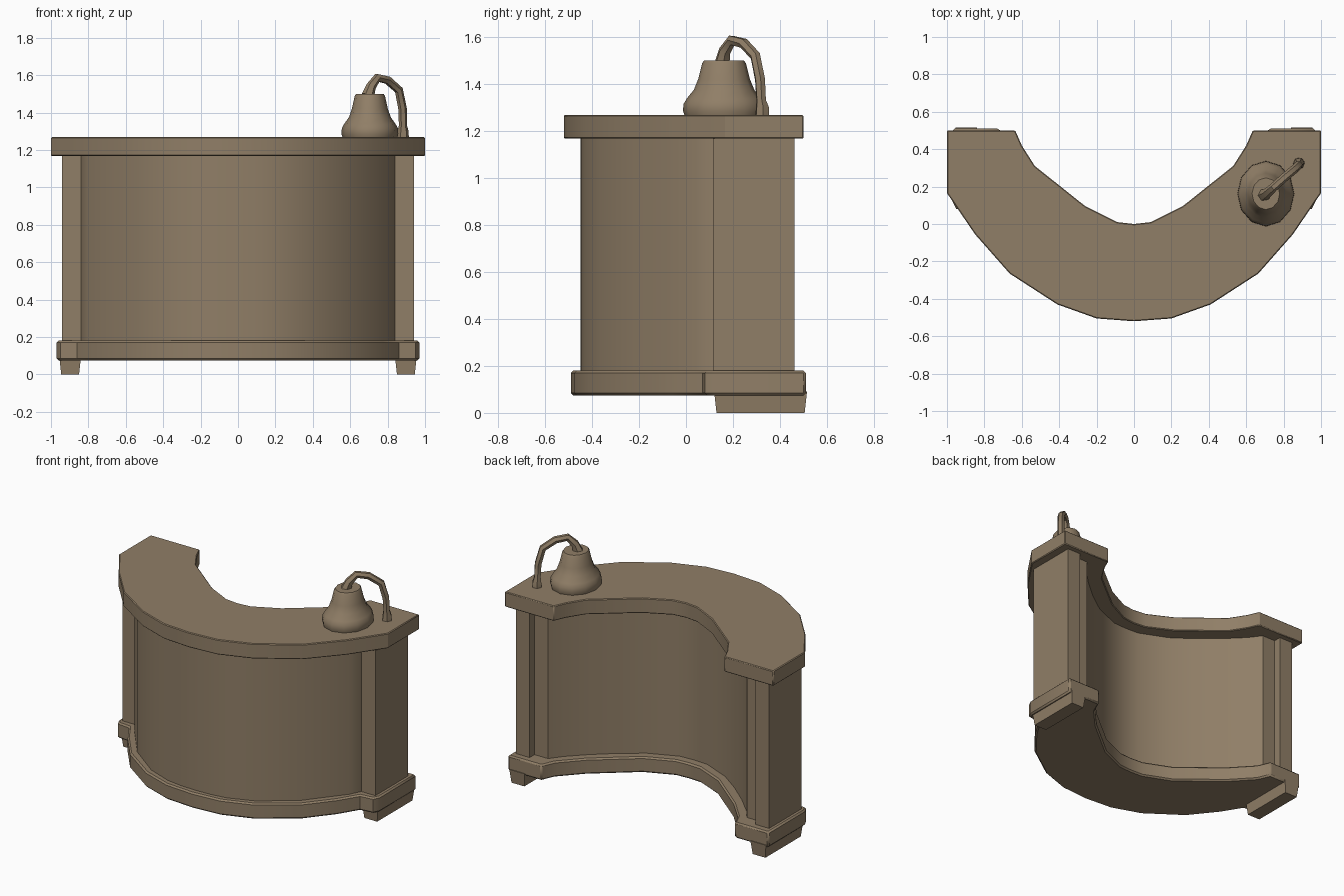
import bpy, bmesh, math
from mathutils import Vector

cube = bpy.data.objects.get("Cube")
if cube:
    bpy.data.objects.remove(cube, do_unlink=True)

wood = bpy.data.materials.new("tan_wood")
wood.use_nodes = True
COLOUR = (0.28, 0.21, 0.135, 1)
wood.diffuse_color = COLOUR
wood.node_tree.nodes["Principled BSDF"].inputs["Base Color"].default_value = COLOUR


def finish(name, bm, bevel=0, angle=30):
    bmesh.ops.recalc_face_normals(bm, faces=bm.faces)
    mesh = bpy.data.meshes.new(name)
    bm.to_mesh(mesh)
    bm.free()
    mesh.materials.append(wood)
    obj = bpy.data.objects.new(name, mesh)
    bpy.context.collection.objects.link(obj)
    if bevel:
        mod = obj.modifiers.new("soft_edge", "BEVEL")
        mod.width = bevel
        mod.segments = 1
        mod.limit_method = "ANGLE"
        mod.angle_limit = math.radians(60)
    bpy.ops.object.select_all(action="DESELECT")
    obj.select_set(True)
    bpy.context.view_layer.objects.active = obj
    bpy.ops.object.shade_smooth_by_angle(angle=math.radians(angle))
    return obj


def prism(name, half, z0, z1, bevel=0):
    """Extrude a plan outline given from front centre to back centre, mirrored in x."""
    outline = half + [(-x, y) for x, y in reversed(half[1:-1])]
    bm = bmesh.new()
    face = bm.faces.new([bm.verts.new((x, y, z0)) for x, y in outline])
    top = bmesh.ops.extrude_face_region(bm, geom=[face])["geom"]
    bmesh.ops.translate(bm, vec=(0, 0, z1 - z0),
                        verts=[v for v in top if isinstance(v, bmesh.types.BMVert)])
    return finish(name, bm, bevel)


def block(name, low, high, taper=0):
    """Box between two corners, its bottom narrowed by taper."""
    bm = bmesh.new()
    bmesh.ops.create_cube(bm, size=1)
    for v in bm.verts:
        pos = [a + (b - a) * (c + 0.5) for a, b, c in zip(low, high, v.co)]
        if v.co.z < 0:
            pos[0] -= taper * math.copysign(1, v.co.x)
            pos[1] -= taper * math.copysign(1, v.co.y)
        v.co = pos
    return finish(name, bm)


# Curved counter: worktop, wall panel and plinth
prism("worktop", [
    (0, -0.52), (0.2, -0.505), (0.41, -0.43), (0.665, -0.265), (0.85, -0.055), (1, 0.165),
    (1, 0.5), (0.635, 0.5), (0.6, 0.42), (0.53, 0.31), (0.26, 0.095),
    (0.09, 0.01), (0, 0)], 1.167, 1.268, 0.005)
prism("curved_panel", [
    (0, -0.45), (0.11, -0.446), (0.22, -0.43), (0.39, -0.365), (0.61, -0.2),
    (0.72, -0.06), (0.8, 0.04), (0.84, 0.12),
    (0.845, 0.41), (0.74, 0.41), (0.68, 0.33), (0.57, 0.22), (0.43, 0.1),
    (0.29, 0), (0.1, -0.08), (0, -0.085)], 0.12, 1.18)
prism("plinth", [
    (0, -0.49), (0.2, -0.475), (0.4, -0.405), (0.635, -0.24), (0.78, -0.06), (0.86, 0.07),
    (0.95, 0.08), (0.97, 0.12), (0.97, 0.51), (0.72, 0.51), (0.68, 0.42), (0.55, 0.28),
    (0.28, 0.06), (0.09, -0.02), (0, -0.025)], 0.075, 0.18, 0.01)

# End posts and feet
for side, sign in (("left", 1), ("right", -1)):
    xs = sorted((0.84 * sign, 0.942 * sign))
    block(side + "_post", (xs[0], 0.115, 0.12), (xs[1], 0.462, 1.18))
    xs = sorted((0.84 * sign, 0.955 * sign))
    block(side + "_foot", (xs[0], 0.12, 0), (xs[1], 0.515, 0.09), 0.01)


def rings(name, loops, angle):
    """Skin a list of point loops and cap both ends."""
    bm = bmesh.new()
    rows = [[bm.verts.new(p) for p in loop] for loop in loops]
    n = len(rows[0])
    for a, b in zip(rows, rows[1:]):
        for i in range(n):
            bm.faces.new((a[i], a[(i + 1) % n], b[(i + 1) % n], b[i]))
    bm.faces.new(rows[0])
    bm.faces.new(rows[-1])
    return finish(name, bm, 0, angle)


# Bell-shaped shade standing on the worktop
profile = [(0.145, 1.262), (0.152, 1.285), (0.15, 1.315), (0.138, 1.338),
           (0.112, 1.375), (0.096, 1.42), (0.081, 1.488), (0.074, 1.5)]
turns = [math.tau * i / 12 for i in range(12)]
rings("bell", [[(0.705 + r * math.cos(t), 0.162 + 1.15 * r * math.sin(t), z)
                for t in turns] for r, z in profile], 40)

# Bent cord from the bell down to the worktop
path = [Vector(p) for p in (
    (0.695, 0.155, 1.49), (0.712, 0.165, 1.54), (0.745, 0.195, 1.586),
    (0.8, 0.245, 1.573), (0.86, 0.295, 1.52), (0.88, 0.315, 1.42),
    (0.882, 0.32, 1.33), (0.882, 0.325, 1.3), (0.882, 0.325, 1.262))]
radii = [0.034, 0.027] + [0.023] * 4 + [0.022, 0.03, 0.032]
across = Vector((-0.6, 0.8, 0))
loops = []
for i, p in enumerate(path):
    along = (path[min(i + 1, len(path) - 1)] - path[max(i - 1, 0)]).normalized()
    u = (across - along * across.dot(along)).normalized()
    w = along.cross(u)
    loops.append([p + radii[i] * (u * math.cos(math.tau * k / 6) + w * math.sin(math.tau * k / 6))
                  for k in range(6)])
rings("cord", loops, 40)
